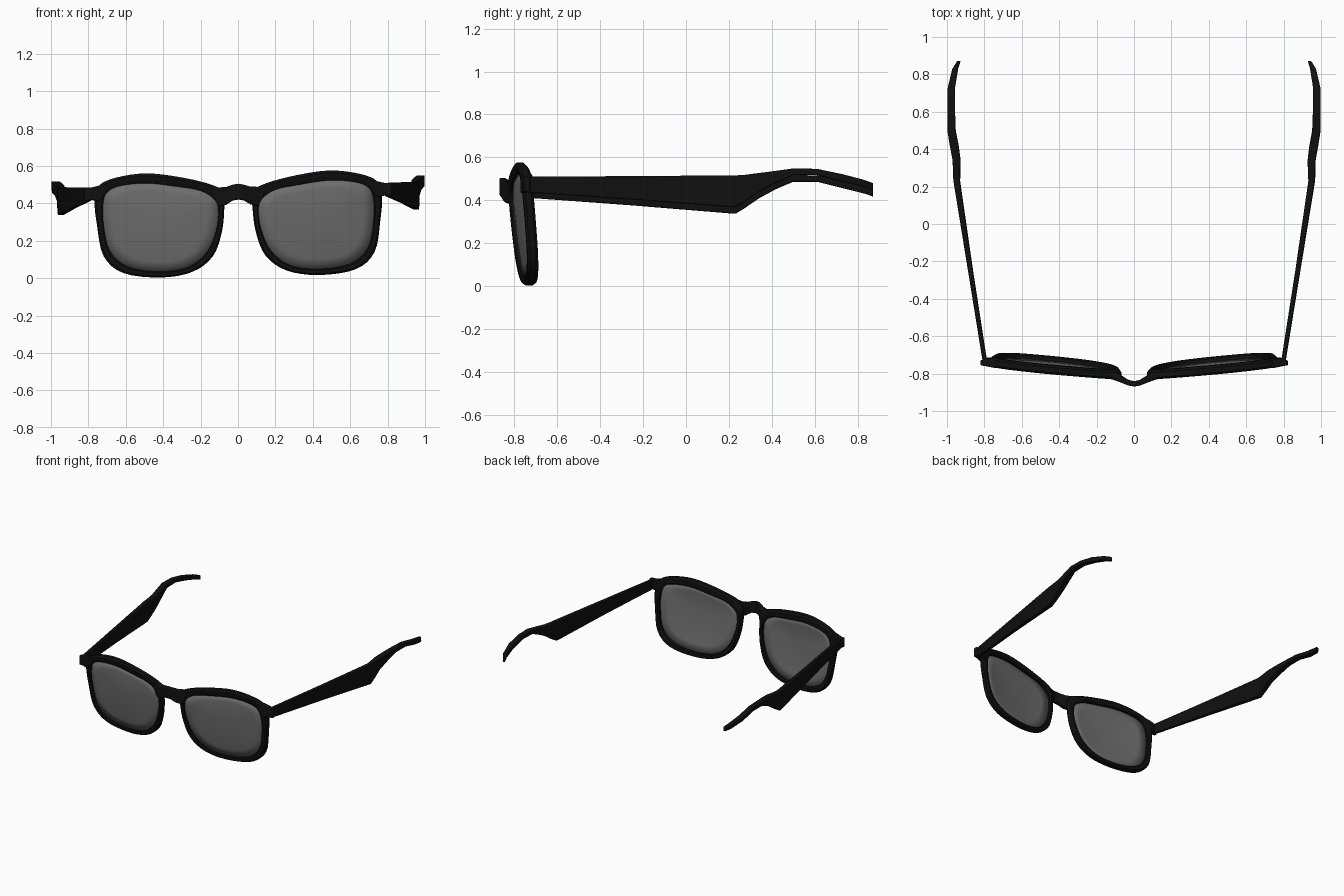
import bpy, bmesh, math
from mathutils import Vector

if "Cube" in bpy.data.objects:
    bpy.data.objects.remove(bpy.data.objects["Cube"])

def material(name, v):
    m = bpy.data.materials.new(name)
    m.diffuse_color = (v, v, v, 1)
    m.use_nodes = True
    m.node_tree.nodes["Principled BSDF"].inputs["Base Color"].default_value = m.diffuse_color
    return m

black = material("frame_black", 0.005)
grey = material("lens_grey", 0.155)

def finish(name, bm, mat, mirror=True, solid=0, bevel=0):
    bmesh.ops.recalc_face_normals(bm, faces=bm.faces)
    me = bpy.data.meshes.new(name)
    bm.to_mesh(me)
    bm.free()
    me.materials.append(mat)
    ob = bpy.data.objects.new(name, me)
    bpy.context.collection.objects.link(ob)
    if bevel:
        b = ob.modifiers.new("bevel", 'BEVEL')
        b.width, b.segments = bevel, 2
    if solid:
        s = ob.modifiers.new("solid", 'SOLIDIFY')
        s.thickness, s.offset = solid, 0
    if mirror:
        m = ob.modifiers.new("mirror", 'MIRROR')
        m.use_mirror_merge = False
    # the glasses sit very slightly rolled
    ob.rotation_euler.y = -0.0157
    ob.location.x = 0.008
    bpy.ops.object.select_all(action='DESELECT')
    bpy.context.view_layer.objects.active = ob
    ob.select_set(True)
    bpy.ops.object.shade_smooth_by_angle(angle=math.radians(35))
    return ob

def loft(rings, closed=False):
    bm = bmesh.new()
    vs = [[bm.verts.new(p) for p in r] for r in rings]
    n = len(vs[0])
    pairs = list(zip(vs, vs[1:])) + ([(vs[-1], vs[0])] if closed else [])
    for a, b in pairs:
        for i in range(n):
            bm.faces.new((a[i], a[(i + 1) % n], b[(i + 1) % n], b[i]))
    if not closed:
        bm.faces.new(vs[0])
        bm.faces.new(vs[-1])
    return bm

def smooth_loop(pts, sub=4):
    # closed Catmull-Rom curve
    out, n = [], len(pts)
    for i in range(n):
        p0, p1, p2, p3 = (Vector(pts[(i + k) % n]) for k in (-1, 0, 1, 2))
        for s in range(sub):
            t = s / sub
            out.append(0.5 * (2 * p1 + (p2 - p0) * t + (2 * p0 - 5 * p1 + 4 * p2 - p3) * t * t
                              + (3 * p1 - p0 - 3 * p2 + p3) * t ** 3))
    return out

def front_y(x, z):
    # tilted, swept plane of the front
    return -0.783 + 0.10 * (x - 0.4) - 0.09 * (z - 0.55)

# lens opening and rim outline, right side, as (x, z)
inner = smooth_loop([(.108, .36), (.125, .42), (.20, .47), (.33, .495), (.49, .515), (.63, .503),
                     (.70, .47), (.722, .41), (.722, .30), (.69, .155), (.59, .068), (.42, .042),
                     (.27, .065), (.17, .145), (.12, .26)])
outer = smooth_loop([(.075, .38), (.075, .46), (.15, .505), (.31, .545), (.49, .568), (.65, .548),
                     (.745, .505), (.768, .42), (.758, .30), (.725, .13), (.62, .037), (.42, .01),
                     (.25, .038), (.14, .12), (.09, .25)])

# rims
rings = []
for a, b in zip(inner, outer):
    ring = []
    for t, d in ((0, -.018), (.2, -.025), (.75, -.025), (1, -.014), (1, .014), (.75, .025), (.2, .025), (0, .018)):
        p = a.lerp(b, t)
        ring.append((p.x, front_y(p.x, p.y) + d, p.y))
    rings.append(ring)
finish("rim", loft(rings, closed=True), black)

# lenses, gently domed forward
bm = bmesh.new()
c = sum(inner, Vector((0, 0))) / len(inner)
levels = []
for r in (1.015, .8, .6, .4, .2):
    row = []
    for p in inner:
        q = c.lerp(p, r)
        row.append(bm.verts.new((q.x, front_y(q.x, q.y) - .018 * (1 - r * r) - .004, q.y)))
    levels.append(row)
n = len(inner)
for a, b in zip(levels, levels[1:]):
    for i in range(n):
        bm.faces.new((a[i], a[(i + 1) % n], b[(i + 1) % n], b[i]))
bm.faces.new(levels[-1])
finish("lens", bm, grey, solid=.008)

def box_x(x, y0, y1, z0, z1):
    return [(x, y0, z0), (x, y1, z0), (x, y1, z1), (x, y0, z1)]

# bridge
half = [(.03, -.864, -.834, .415, .500), (.065, -.850, -.812, .393, .488), (.105, -.835, -.79, .385, .487),
        (.14, -.826, -.79, .445, .495)]
bridge = [box_x(-x, *r) for x, *r in reversed(half)]
bridge += [box_x(0, -.869, -.840, .420, .505)]
bridge += [box_x(x, *r) for x, *r in half]
finish("bridge", loft(bridge), black, mirror=False, bevel=.006)

# end pieces joining rims to temples
end = [box_x(.70, -.772, -.725, .475, .52), box_x(.745, -.77, -.715, .42, .506),
       box_x(.785, -.762, -.715, .43, .497), box_x(.822, -.755, -.73, .428, .498)]
finish("end_piece", loft(end), black, bevel=.005)

# temples: y, outer x, inner x, top z, bottom z
temple = [(-.745, .808, .785, .497, .425), (-.25, .888, .862, .499, .39), (.23, .966, .932, .501, .352),
          (.27, .968, .930, .503, .376), (.34, .970, .928, .512, .424), (.42, .985, .938, .522, .468),
          (.50, .998, .953, .533, .502), (.61, .998, .957, .531, .502), (.73, .996, .957, .506, .472),
          (.83, .972, .941, .480, .447), (.872, .946, .928, .465, .432)]
rings = [[(xo, y, zb), (xo, y, zt), (xi, y, zt), (xi, y, zb)] for y, xo, xi, zt, zb in temple]
finish("temple", loft(rings), black, bevel=.004)
